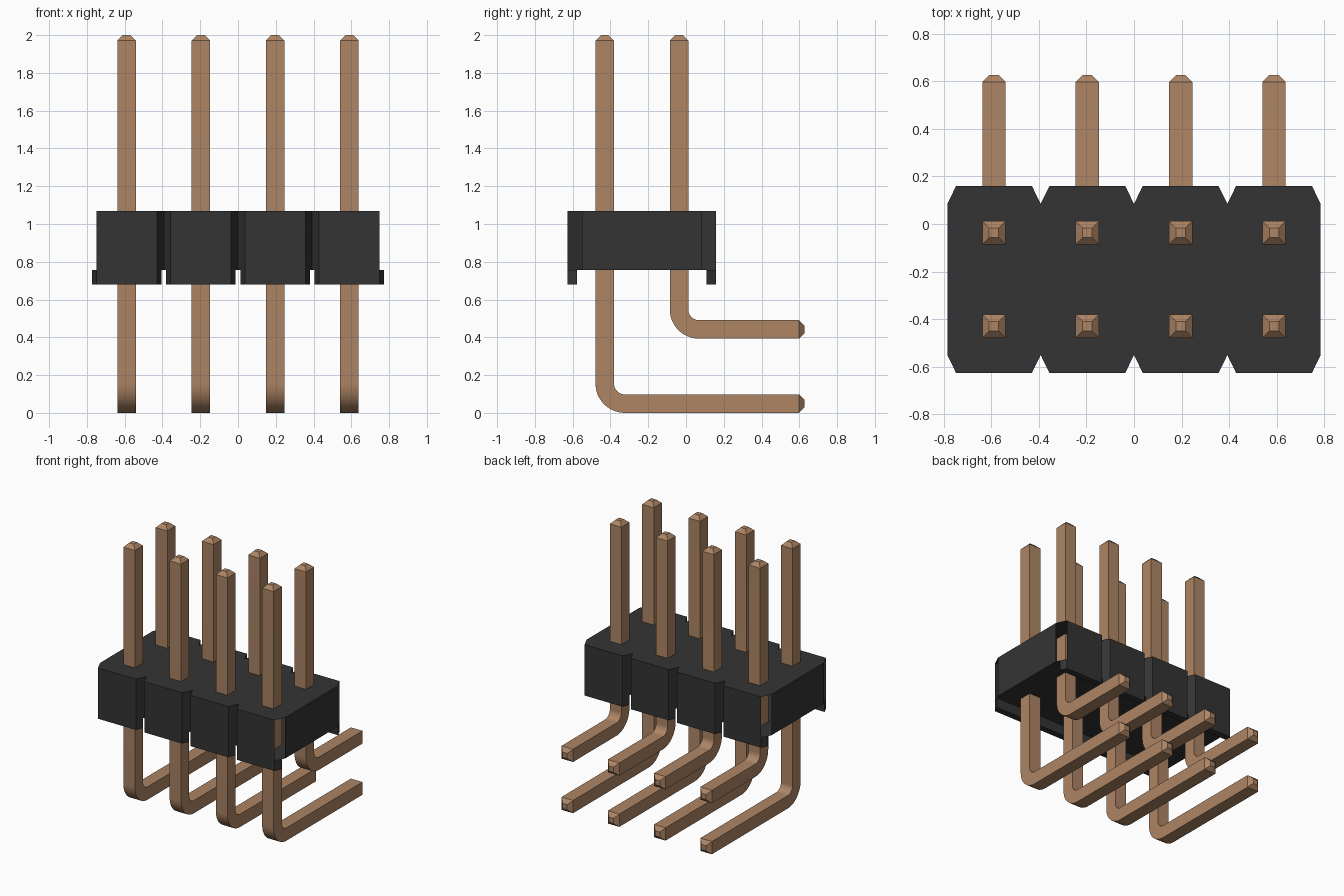
import bpy, bmesh, math

cube = bpy.data.objects.get("Cube")
if cube:
    bpy.data.objects.remove(cube, do_unlink=True)


def material(name, rgb):
    m = bpy.data.materials.new(name)
    m.use_nodes = True
    m.diffuse_color = (*rgb, 1)
    bsdf = next(n for n in m.node_tree.nodes if n.type == 'BSDF_PRINCIPLED')
    bsdf.inputs["Base Color"].default_value = (*rgb, 1)
    return m


BLACK = material("black plastic", (0.034, 0.034, 0.034))
COPPER = material("copper metal", (0.42, 0.235, 0.13))

PITCH = 0.393
COLUMNS = [(i - 1.5) * PITCH for i in range(4)]
Y_MID = -0.2335                    # middle of the housing
Y_FRONT = Y_MID - PITCH            # front face of the housing
HALF_FLAT, HALF_CELL, CHAMFER = 0.16, PITCH / 2, 0.075
Z_FOOT, Z_BASE, Z_TOP = 0.68, 0.757, 1.07
FOOT_DEPTH = 0.05
HALF_PIN, HALF_TIP, TIP = 0.049, 0.02, 0.029
BEND = 0.106


def finish(bm, name, mat):
    mesh = bpy.data.meshes.new(name)
    bm.to_mesh(mesh)
    bm.free()
    mesh.materials.append(mat)
    obj = bpy.data.objects.new(name, mesh)
    bpy.context.collection.objects.link(obj)
    return obj


def prism(bm, outline, z0, z1, top=True):
    """Extrude a counter-clockwise outline; returns the side faces."""
    lo = [bm.verts.new((x, y, z0)) for x, y in outline]
    hi = [bm.verts.new((x, y, z1)) for x, y in outline]
    bm.faces.new(lo[::-1])
    if top:
        bm.faces.new(hi)
    n = len(outline)
    return [bm.faces.new((lo[i], lo[(i + 1) % n], hi[(i + 1) % n], hi[i]))
            for i in range(n)]


def turned(points):
    """Half turn about the middle of the housing."""
    return [(-x, 2 * Y_MID - y) for x, y in points]


# Housing: notched outline, open at the four outer corner chamfers
front = [(-2 * PITCH, Y_FRONT + CHAMFER)]
for cx in COLUMNS:
    front += [(cx - HALF_FLAT, Y_FRONT), (cx + HALF_FLAT, Y_FRONT),
              (cx + HALF_CELL, Y_FRONT + CHAMFER)]
bm = bmesh.new()
sides = prism(bm, front + turned(front), Z_BASE, Z_TOP)
corners = [f for f in sides
           if abs(f.normal.x) < 2 and
           0.76 < abs(f.calc_center_median().x) < 0.78]
bmesh.ops.delete(bm, geom=corners, context='FACES_ONLY')
finish(bm, "housing", BLACK)

# Feet: short lips under the front and back of each cell
bm = bmesh.new()
wide = HALF_FLAT + (HALF_CELL - HALF_FLAT) * FOOT_DEPTH / CHAMFER
for cx in COLUMNS:
    lip = [(cx - HALF_FLAT, Y_FRONT), (cx + HALF_FLAT, Y_FRONT),
           (cx + wide, Y_FRONT + FOOT_DEPTH), (cx - wide, Y_FRONT + FOOT_DEPTH)]
    for outline in (lip, turned(lip)):
        prism(bm, outline, Z_FOOT, Z_BASE, top=False)
finish(bm, "housing_feet", BLACK)


# Pins: a square section swept down, round the bend and out to the back
def pin_mesh(name, y0, z0):
    path = [(y0, 2.0, 0, HALF_TIP), (y0, 2.0 - TIP, 0, HALF_PIN)]
    for i in range(13):
        a = math.pi / 2 * i / 12
        path.append((y0 + BEND - BEND * math.cos(a),
                     z0 + BEND - BEND * math.sin(a), a, HALF_PIN))
    path += [(0.627 - TIP, z0, math.pi / 2, HALF_PIN),
             (0.627, z0, math.pi / 2, HALF_TIP)]
    bm = bmesh.new()
    rings = []
    for y, z, a, h in path:
        rings.append([bm.verts.new((sx * h, y + sn * h * math.cos(a),
                                    z + sn * h * math.sin(a)))
                      for sx, sn in ((-1, -1), (1, -1), (1, 1), (-1, 1))])
    for r, s in zip(rings, rings[1:]):
        for i in range(4):
            j = (i + 1) % 4
            bm.faces.new((r[i], r[j], s[j], s[i]))
    bm.faces.new(rings[0])
    bm.faces.new(rings[-1])
    bmesh.ops.recalc_face_normals(bm, faces=bm.faces[:])
    return finish(bm, name, COPPER)


for row, y0, z0 in (("front", Y_MID - PITCH / 2, 0.049),
                    ("back", Y_MID + PITCH / 2, 0.049 + PITCH)):
    pin = pin_mesh(row + "_pin_1", y0, z0)
    bpy.ops.object.select_all(action='DESELECT')
    pin.select_set(True)
    bpy.context.view_layer.objects.active = pin
    bpy.ops.object.shade_smooth_by_angle()
    pin.location.x = COLUMNS[0]
    for i, cx in enumerate(COLUMNS[1:], 2):
        copy = pin.copy()
        copy.name = f"{row}_pin_{i}"
        copy.location.x = cx
        bpy.context.collection.objects.link(copy)
